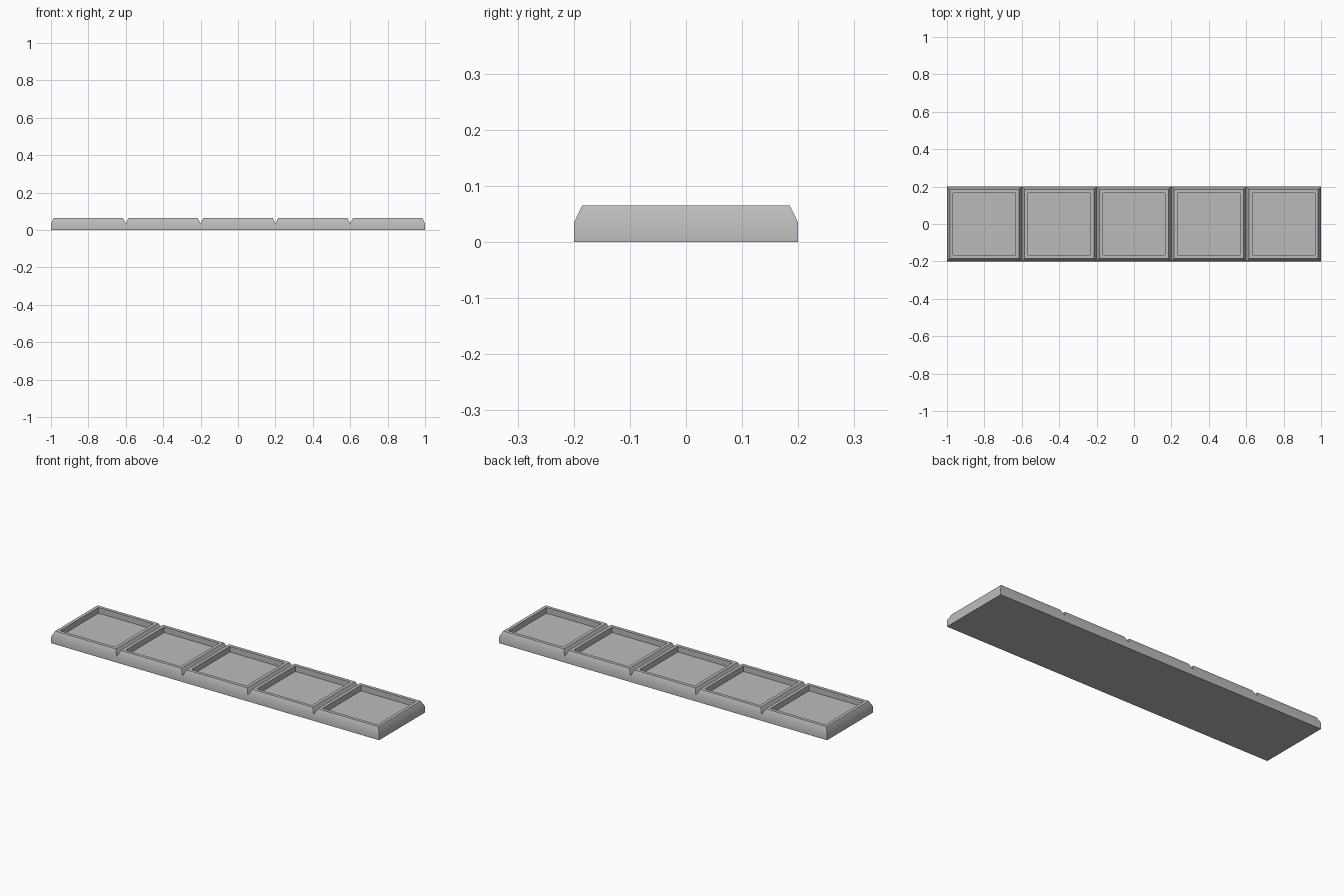
import bpy, bmesh
from math import radians

cube = bpy.data.objects.get("Cube")
if cube:
    bpy.data.objects.remove(cube, do_unlink=True)

# Material
grey = bpy.data.materials.new("plain grey")
grey.use_nodes = True
colour = (0.5, 0.5, 0.5, 1)
grey.diffuse_color = colour
grey.node_tree.nodes["Principled BSDF"].inputs["Base Color"].default_value = colour

COUNT, SIZE = 5, 0.4
# Tile section from base to recess floor: half width, height
PROFILE = [(0.2, 0), (0.2, 0.034), (0.185, 0.065), (0.167, 0.065), (0.167, 0.034)]
CORNERS = [(-1, -1), (1, -1), (1, 1), (-1, 1)]


def add_tile(bm, cx, first, last):
    """Stack square rings into a chamfered tray, open where it joins a neighbour."""
    rings = [[bm.verts.new((cx + sx * r, sy * r, z)) for sx, sy in CORNERS]
             for r, z in PROFILE]
    bm.faces.new(rings[0][::-1])
    bm.faces.new(rings[-1])
    for level, (low, high) in enumerate(zip(rings, rings[1:])):
        for i in range(4):
            joined = (i == 1 and not last) or (i == 3 and not first)
            if level == 0 and joined:
                continue
            j = (i + 1) % 4
            bm.faces.new((low[i], low[j], high[j], high[i]))


# Row of joined trays
bm = bmesh.new()
for n in range(COUNT):
    add_tile(bm, (n - (COUNT - 1) / 2) * SIZE, n == 0, n == COUNT - 1)
bmesh.ops.remove_doubles(bm, verts=bm.verts, dist=0.0005)
bmesh.ops.recalc_face_normals(bm, faces=bm.faces)
mesh = bpy.data.meshes.new("tray_row")
bm.to_mesh(mesh)
bm.free()
mesh.materials.append(grey)
tray_row = bpy.data.objects.new("tray_row", mesh)
bpy.context.collection.objects.link(tray_row)

# Soft lower chamfer, crisp rims
bpy.ops.object.select_all(action='DESELECT')
tray_row.select_set(True)
bpy.context.view_layer.objects.active = tray_row
bpy.ops.object.shade_smooth_by_angle(angle=radians(30))
